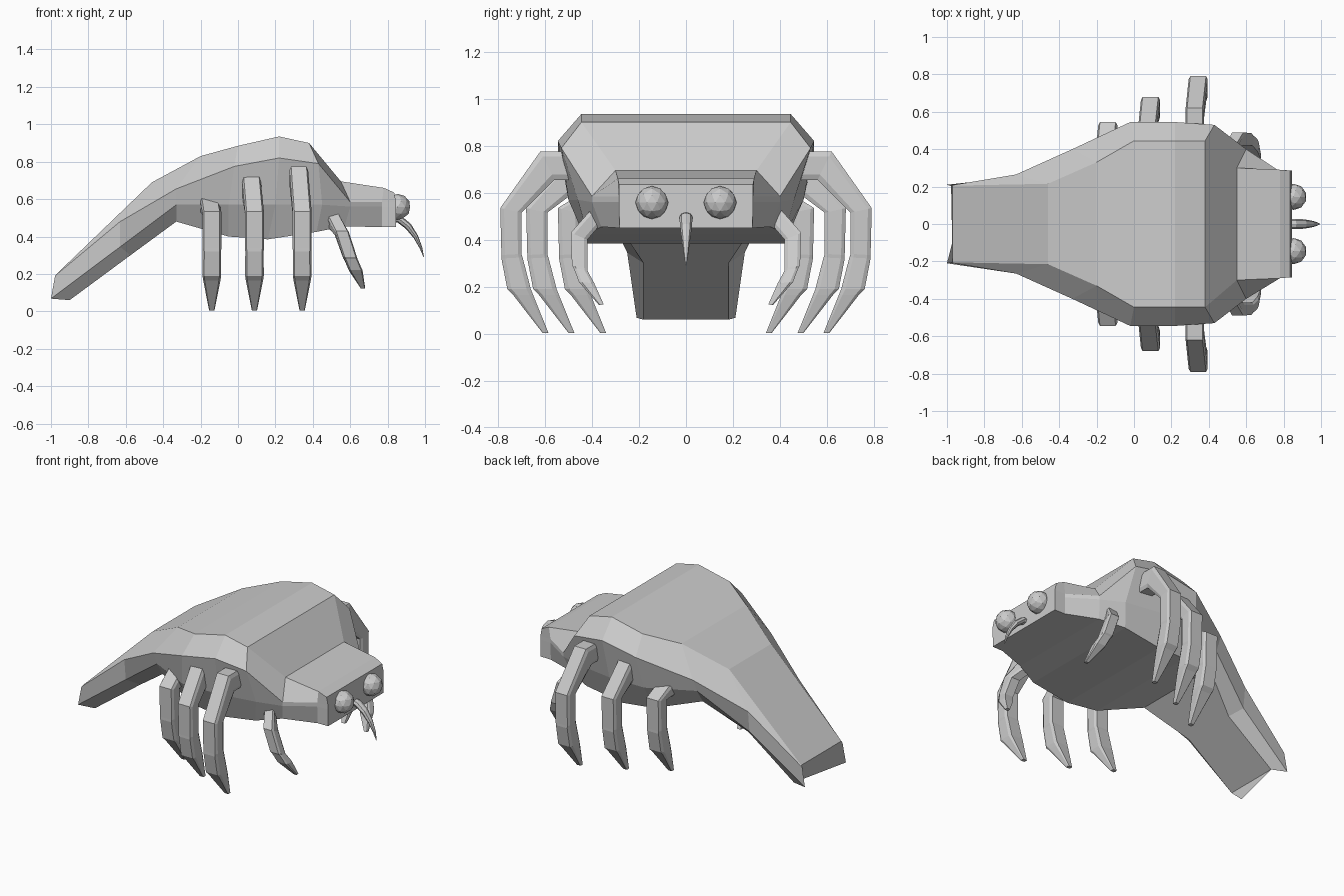
import bpy, bmesh, math

cube = bpy.data.objects.get("Cube")
if cube:
    bpy.data.objects.remove(cube)

GREY = (0.6, 0.6, 0.6, 1)
shell = bpy.data.materials.new("shell grey")
shell.use_nodes = True
shell.diffuse_color = GREY
shell.node_tree.nodes["Principled BSDF"].inputs["Base Color"].default_value = GREY


def add_object(name, bm, mirror=False):
    bmesh.ops.recalc_face_normals(bm, faces=bm.faces)
    mesh = bpy.data.meshes.new(name)
    bm.to_mesh(mesh)
    bm.free()
    mesh.materials.append(shell)
    obj = bpy.data.objects.new(name, mesh)
    bpy.context.collection.objects.link(obj)
    if mirror:
        mod = obj.modifiers.new("Mirror", 'MIRROR')
        mod.use_axis = (False, True, False)
    return obj


def loft(name, rings, mirror=False):
    """Skin a list of equal-sized point rings and cap both ends."""
    bm = bmesh.new()
    rows = [[bm.verts.new(p) for p in ring] for ring in rings]
    for a, b in zip(rows, rows[1:]):
        for i in range(len(a)):
            j = (i + 1) % len(a)
            bm.faces.new((a[i], a[j], b[j], b[i]))
    bm.faces.new(rows[0])
    bm.faces.new(rows[-1])
    return add_object(name, bm, mirror)


# Body, tail and head: (x, half width, z) for top, rim, side and belly edges
sections = [
    [(-.97, .205, .2), (-.978, .207, .19), (-1, .21, .068), (-.9, .18, .06)],
    [(-.46, .215, .69), (-.63, .265, .48), (-.63, .25, .345), (-.575, .18, .3)],
    [(-.2, .33, .83), (-.33, .4, .655), (-.33, .36, .57), (-.33, .3, .48)],
    [(0, .445, .885), (-.02, .545, .775), (-.05, .5, .57), (-.05, .4, .4)],
    [(.22, .445, .935), (.22, .545, .82), (.2, .5, .57), (.16, .42, .385)],
    [(.38, .445, .9), (.43, .53, .79), (.45, .46, .57), (.42, .42, .425)],
    [(.55, .3, .695), (.6, .4, .585), (.6, .4, .56), (.57, .36, .455)],
    [(.78, .29, .66), (.77, .288, .585), (.77, .288, .56), (.77, .285, .45)],
    [(.835, .285, .635), (.845, .285, .585), (.845, .285, .56), (.845, .283, .45)],
]
loft("body", [[(x, y, z) for x, y, z in s] + [(x, -y, z) for x, y, z in reversed(s)]
              for s in sections])


def leg_ring(x, outer, inner, half, cut=0.3):
    """Chamfered rectangle spanning the outer and inner (y, z) edges."""
    ring = []
    for u, t in [(-1, cut), (-1, 1 - cut), (cut - 1, 1), (1 - cut, 1),
                 (1, 1 - cut), (1, cut), (1 - cut, 0), (cut - 1, 0)]:
        ring.append((x + u * half, outer[0] + (inner[0] - outer[0]) * t,
                     outer[1] + (inner[1] - outer[1]) * t))
    return ring


# Three pairs of walking legs
for name, x, dy, top in [("front_walking_leg", .335, 0, .775),
                         ("middle_walking_leg", .08, -.11, .74),
                         ("rear_walking_leg", -.148, -.245, .64)]:
    rows = [(-.01, (.46, top), (.46, top - .12), .05),
            (-.01, (.62, top), (.56, top - .12), .05),
            (.008, (.79, .535), (.7, .515), .051),
            (.008, (.785, .335), (.7, .34), .051),
            (.008, (.785, .32), (.695, .325), .049),
            (.008, (.76, .19), (.66, .19), .05),
            (.008, (.735, .165), (.65, .165), .046),
            (.008, (.61, .004), (.585, .004), .014)]
    loft(name, [leg_ring(x + ox, (a[0] + dy, a[1]), (b[0] + dy, b[1]), h, .18)
                for ox, a, b, h in rows], mirror=True)

# Small grasping legs beside the head
loft("grasping_leg", [leg_ring(*r, .2) for r in [
    (.46, (.34, .6), (.32, .51), .036),
    (.49, (.38, .555), (.36, .47), .036),
    (.555, (.49, .43), (.42, .4), .037),
    (.6, (.485, .29), (.42, .28), .037),
    (.605, (.478, .28), (.42, .27), .035),
    (.63, (.455, .22), (.39, .215), .036),
    (.668, (.37, .122), (.35, .125), .012)]], mirror=True)

# Eyes
bm = bmesh.new()
bmesh.ops.create_icosphere(bm, subdivisions=2, radius=.07)
bmesh.ops.translate(bm, verts=bm.verts, vec=(.853, .145, .558))
add_object("eye", bm, mirror=True)

# Curved beak tapering to a point
beak = [(.8, .5, .028), (.86, .495, .028), (.91, .455, .025), (.95, .4, .018),
        (.978, .34, .01), (.993, .29, .002)]
rings = []
for i, (x, z, w) in enumerate(beak):
    p, q = beak[max(i - 1, 0)], beak[min(i + 1, len(beak) - 1)]
    slope = math.atan2(q[1] - p[1], q[0] - p[0])
    ring = []
    for k in range(8):
        a = math.tau * k / 8
        d = math.sin(a) * w * .75
        ring.append((x - math.sin(slope) * d, math.cos(a) * w, z + math.cos(slope) * d))
    rings.append(ring)
loft("beak", rings)
